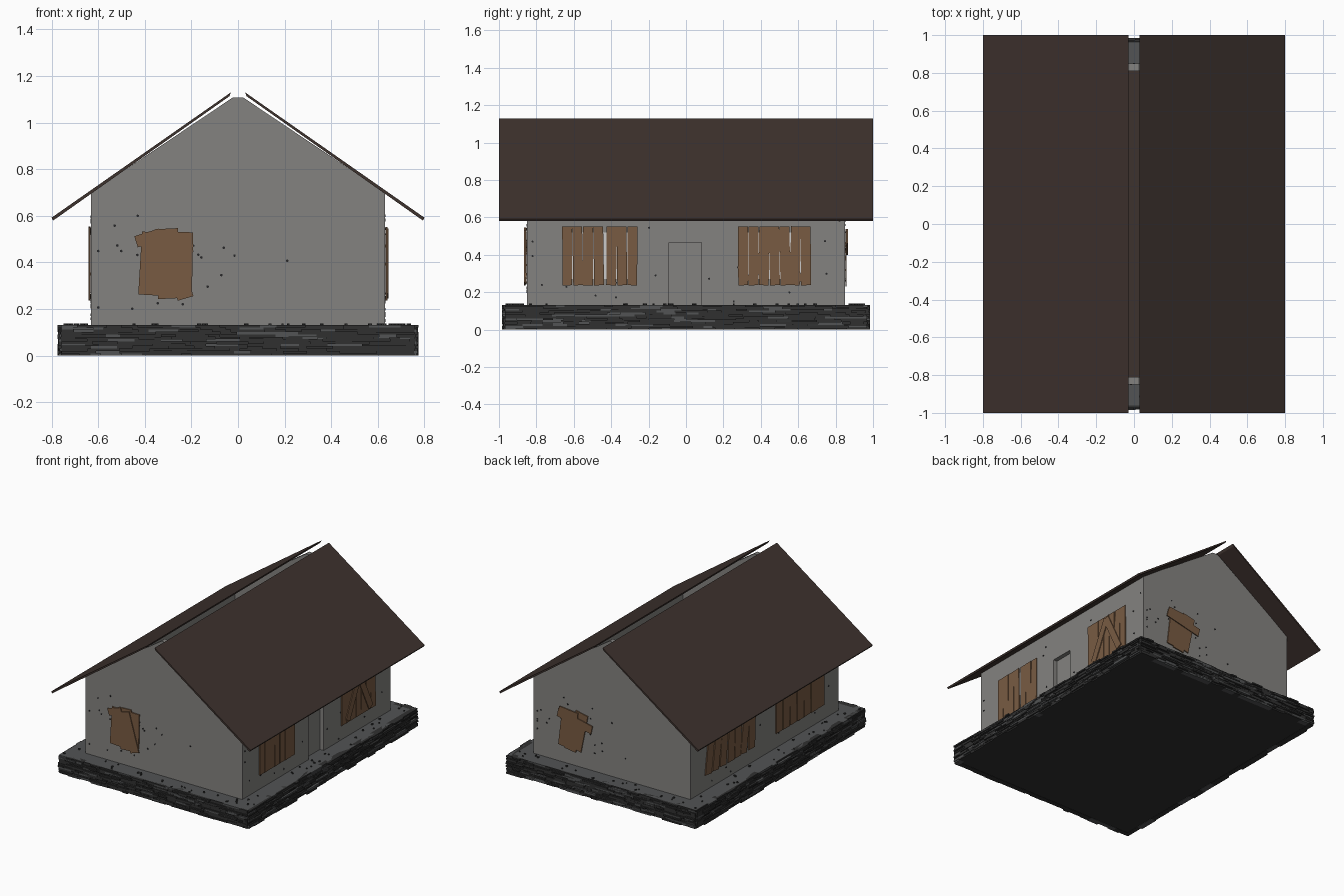
import bpy, bmesh, math, random
from mathutils import Matrix, Vector

if "Cube" in bpy.data.objects:
    bpy.data.objects.remove(bpy.data.objects["Cube"])

random.seed(7)
HX, HY = 0.63, 0.85          # wall half sizes
BASE_Z, EAVE_Z, RIDGE_Z = 0.132, 0.70, 1.108
T = 0.04                     # wall thickness


def material(name, rgb):
    m = bpy.data.materials.new(name)
    m.diffuse_color = (*rgb, 1)
    m.use_nodes = True
    m.node_tree.nodes["Principled BSDF"].inputs["Base Color"].default_value = m.diffuse_color
    return m


PLASTER = material("plaster", (0.23, 0.225, 0.215))
ROOF = material("roof", (0.048, 0.032, 0.027))
WOOD = material("wood", (0.19, 0.105, 0.055))
STONE = material("stone", (0.03, 0.03, 0.03))
STONE_L = material("stone_light", (0.085, 0.088, 0.09))
DARK = material("dark", (0.02, 0.02, 0.022))
PALE = material("pale_glass", (0.75, 0.75, 0.72))


def finish(name, bm, *mats):
    bmesh.ops.recalc_face_normals(bm, faces=bm.faces)
    me = bpy.data.meshes.new(name)
    bm.to_mesh(me)
    bm.free()
    for m in mats:
        me.materials.append(m)
    ob = bpy.data.objects.new(name, me)
    bpy.context.collection.objects.link(ob)
    return ob


def add_box(bm, size, mat, slot=0):
    vs = bmesh.ops.create_cube(bm, size=1, matrix=mat @ Matrix.Diagonal((*size, 1)))["verts"]
    for f in {f for v in vs for f in v.link_faces}:
        f.material_index = slot


def span_box(bm, lo, hi, slot=0):
    lo, hi = Vector(lo), Vector(hi)
    add_box(bm, hi - lo, Matrix.Translation((lo + hi) / 2), slot)


def add_prism(bm, profile, y0, y1):
    f = bm.faces.new([bm.verts.new((x, y0, z)) for x, z in profile])
    ext = bmesh.ops.extrude_face_region(bm, geom=[f])["geom"]
    bmesh.ops.translate(bm, vec=(0, y1 - y0, 0),
                        verts=[v for v in ext if isinstance(v, bmesh.types.BMVert)])


# Side k: 0 front, 1 right, 2 back, 3 left; u runs to the viewer's right, d is outward
def on_side(k, u, z, d, angle=0, half=(HY, HX)):
    return (Matrix.Rotation(k * math.pi / 2, 4, "Z")
            @ Matrix.Translation((u, -half[k % 2] - d, z)) @ Matrix.Rotation(angle, 4, "Y"))


# Stone base: core plus thin ragged courses of slate
bm = bmesh.new()
span_box(bm, (-0.745, -0.955, 0.002), (0.745, 0.955, BASE_Z - 0.002))
span_box(bm, (-0.752, -0.962, BASE_Z - 0.004), (0.752, 0.962, BASE_Z), 1)
LAYERS = 13
for layer in range(LAYERS):
    h = BASE_Z / LAYERS
    for k in range(4):
        end = (0.757, 0.967)[k % 2]
        u = -end
        while u < end - 0.005:
            w = min(random.uniform(0.04, 0.15), end - u)
            out = random.uniform(0.0, 0.018)
            add_box(bm, (w, 0.03 + out, h), on_side(k, u + w / 2, h * (layer + 0.5),
                    out / 2 - 0.015, half=(0.967, 0.757)), int(random.random() < 0.2))
            u += w
finish("stone_base", bm, STONE, STONE_L)

# Pebbles lying on the ledge of the base
bm = bmesh.new()
for k in range(4):
    end = (0.74, 0.94)[k % 2]
    for _ in range(22):
        s = random.uniform(0.006, 0.014)
        add_box(bm, (s, s, 0.008), on_side(k, random.uniform(-end, end), BASE_Z + 0.003,
                random.uniform(0.02, 0.11)) @ Matrix.Rotation(random.random(), 4, "Z"))
finish("ledge_pebbles", bm, STONE)

# Interior floor
bm = bmesh.new()
span_box(bm, (-HX + T, -HY + T, BASE_Z), (HX - T, HY - T, BASE_Z + 0.006))
finish("floor", bm, ROOF)

# Gable end walls, with the tip cut off under the open ridge
bm = bmesh.new()
gable = [(-HX, BASE_Z), (HX, BASE_Z), (HX, EAVE_Z), (0.022, RIDGE_Z), (-0.022, RIDGE_Z), (-HX, EAVE_Z)]
add_prism(bm, gable, -HY, -HY + T)
add_prism(bm, gable, HY - T, HY)
finish("gable_walls", bm, PLASTER)

# Long side walls; the right one has a doorway
D0, D1, DZ = -0.09, 0.083, 0.465
bm = bmesh.new()
y = HY - T
span_box(bm, (-HX, -y, BASE_Z), (-HX + T, y, EAVE_Z - 0.005))
for lo, hi, z in ((-y, D0, BASE_Z), (D0, D1, DZ), (D1, y, BASE_Z)):
    span_box(bm, (HX - T, lo, z), (HX, hi, EAVE_Z - 0.005))
finish("side_walls", bm, PLASTER)

# Recessed door
bm = bmesh.new()
span_box(bm, (HX - T - 0.01, D0 - 0.01, BASE_Z), (HX - 0.03, D1 + 0.01, DZ + 0.01))
finish("door", bm, PLASTER)

# Two thin roof slabs with an open ridge
for name, s in (("roof_right", 1), ("roof_left", -1)):
    bm = bmesh.new()
    add_prism(bm, [(s * 0.03, 1.13), (s * 0.80, 0.592), (s * 0.793, 0.58), (s * 0.037, 1.108 + 0.005)][::s], -1, 1)
    finish(name, bm, ROOF)

# Boarded windows: (u, z, width, height, angle, layer) per plank
windows = {
    ("front", 0): [(-0.375, 0.395, 0.09, 0.27, 0.06, 0), (-0.30, 0.395, 0.10, 0.30, -0.05, 0),
                   (-0.23, 0.405, 0.07, 0.25, 0.02, 0), (-0.265, 0.385, 0.07, 0.29, -0.28, 1),
                   (-0.385, 0.505, 0.11, 0.05, -0.3, 1)],
    ("back", 2): [(-0.36, 0.385, 0.10, 0.27, 0.12, 0), (-0.265, 0.39, 0.10, 0.28, 0.2, 0),
                  (-0.31, 0.37, 0.09, 0.27, 0.15, 0), (-0.29, 0.46, 0.28, 0.06, 0.22, 1),
                  (-0.34, 0.51, 0.15, 0.04, 0.1, 1)],
    ("right_near", 1): [(-0.635 + 0.056 * i + (0.012 if i > 3 else 0), 0.395, 0.053, 0.315,
                         random.uniform(-0.02, 0.02), i % 2 * 0.3) for i in range(7)],
    ("right_far", 1): [(0.305 + 0.056 * i, 0.395, 0.053, 0.315, random.uniform(-0.025, 0.025), 0)
                       for i in range(7)]
                      + [(0.41, 0.395, 0.05, 0.31, 0.45, 1), (0.54, 0.395, 0.05, 0.31, -0.45, 1)],
    ("left_back", 3): [(-0.63 + 0.08 * i, 0.395, 0.072, 0.31, 0.08 + random.uniform(-0.06, 0.09), i % 2 * 0.4)
                       for i in range(7)],
    ("left_front", 3): [(0.16 + 0.08 * i, 0.395, 0.074, 0.31, random.uniform(-0.05, 0.05), i % 2 * 0.4)
                        for i in range(7)],
}
for (name, k), planks in windows.items():
    u0 = min(p[0] for p in planks) - 0.01
    u1 = max(p[0] for p in planks) + 0.01
    bm = bmesh.new()
    add_box(bm, (u1 - u0, 0.002, 0.25), on_side(k, (u0 + u1) / 2, 0.395, 0.001))
    finish("pane_" + name, bm, PALE)
    bm = bmesh.new()
    for u, z, w, h, a, lay in planks:
        add_box(bm, (w, 0.007, h), on_side(k, u, z, 0.0055 + 0.006 * lay, a))
    finish("boards_" + name, bm, WOOD)

# Small dark pock marks clustered around the windows
bm = bmesh.new()
for k, centres in ((0, (-0.31,)), (1, (-0.47, 0.47)), (2, (-0.31,)), (3, (-0.39, 0.40))):
    lim = (0.6, 0.82)[k % 2]
    for c in centres:
        for _ in range(28 if k % 2 == 0 else 16):
            u = max(-lim, min(lim, random.gauss(c, 0.22)))
            z = max(0.15, min(0.6, random.gauss(0.39, 0.11)))
            if -0.1 < u < 0.1 and k == 1:
                continue
            bmesh.ops.create_cone(bm, cap_ends=True, segments=6, radius1=0.006, radius2=0.006, depth=0.004,
                                  matrix=on_side(k, u, z, 0.001) @ Matrix.Rotation(math.pi / 2, 4, "X"))
finish("pock_marks", bm, DARK)
